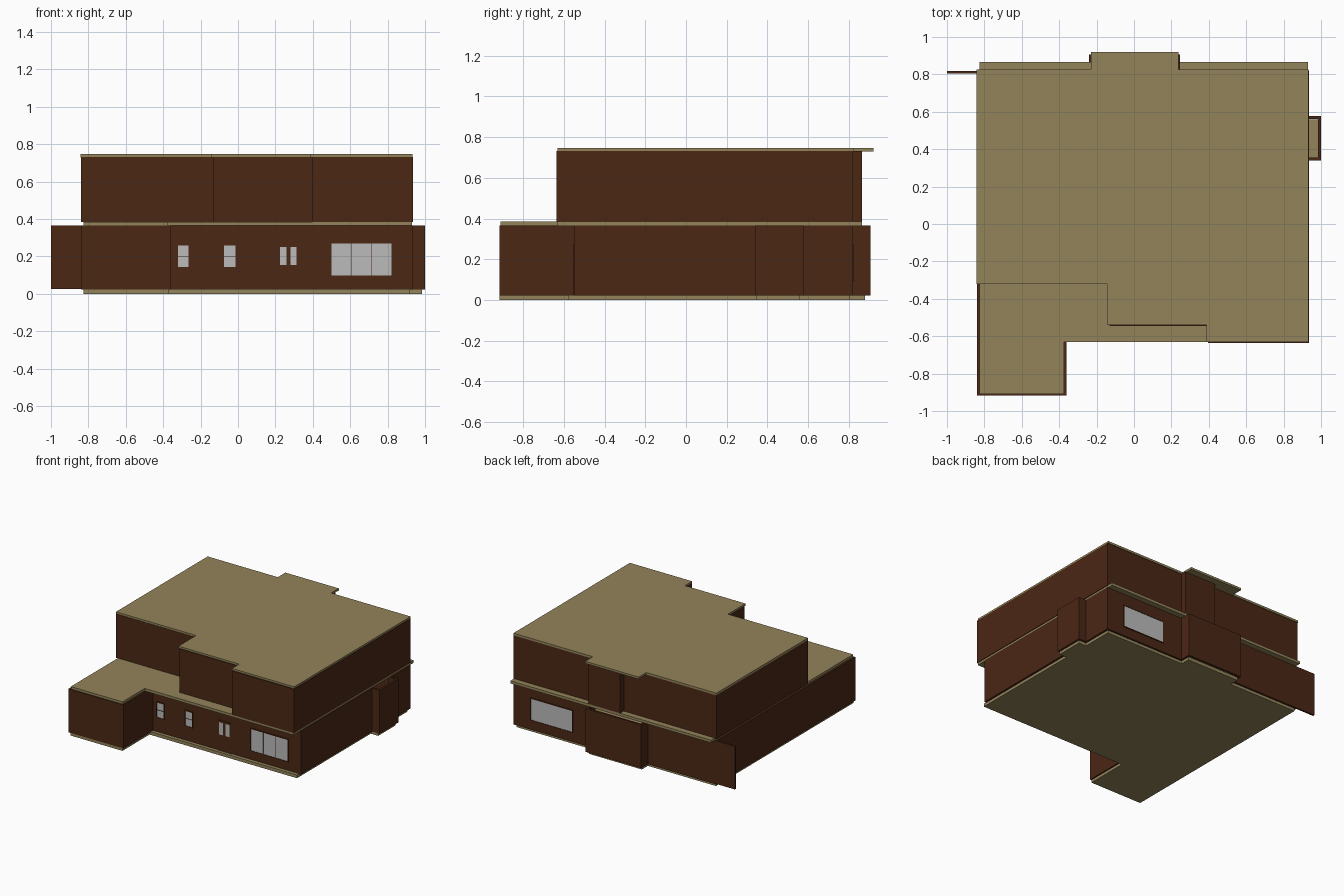
import bpy
import bmesh

if "Cube" in bpy.data.objects:
    bpy.data.objects.remove(bpy.data.objects["Cube"])


def material(name, rgb):
    m = bpy.data.materials.new(name)
    m.diffuse_color = (*rgb, 1)
    m.use_nodes = True
    m.node_tree.nodes["Principled BSDF"].inputs["Base Color"].default_value = m.diffuse_color
    return m


BROWN = material("brown_wall", (0.07, 0.02, 0.007))
CREAM = material("cream_slab", (0.29, 0.23, 0.105))
GLASS = material("pale_glass", (0.5, 0.5, 0.5))


def finish(name, bm, mat):
    bmesh.ops.recalc_face_normals(bm, faces=bm.faces)
    me = bpy.data.meshes.new(name)
    bm.to_mesh(me)
    bm.free()
    me.materials.append(mat)
    ob = bpy.data.objects.new(name, me)
    bpy.context.collection.objects.link(ob)
    return ob


def slab(name, pts, z0, z1, mat):
    bm = bmesh.new()
    lo = [bm.verts.new((x, y, z0)) for x, y in pts]
    hi = [bm.verts.new((x, y, z1)) for x, y in pts]
    bm.faces.new(lo)
    bm.faces.new(hi)
    n = len(pts)
    for i in range(n):
        j = (i + 1) % n
        bm.faces.new((lo[i], lo[j], hi[j], hi[i]))
    return finish(name, bm, mat)


def inset(pts, t):
    # inner offset of a counter-clockwise right-angled outline
    out = []
    for i, (x, y) in enumerate(pts):
        px, py = pts[i - 1]
        nx, ny = pts[(i + 1) % len(pts)]
        for ax, ay in ((x - px, y - py), (nx - x, ny - y)):
            l = abs(ax) + abs(ay)
            px, py = 0, 0
            out.append((-ay / l * t, ax / l * t))
        a, b = out.pop(), out.pop()
        out.append((x + a[0] + b[0], y + a[1] + b[1]))
    return out


def walls(name, pts, z0, z1, t=0.015):
    bm = bmesh.new()
    inner = inset(pts, t)
    rings = [[bm.verts.new((x, y, z)) for x, y in p]
             for p, z in ((pts, z0), (pts, z1), (inner, z1), (inner, z0))]
    n = len(pts)
    for k in range(4):
        a, b = rings[k], rings[(k + 1) % 4]
        for i in range(n):
            j = (i + 1) % n
            bm.faces.new((a[i], a[j], b[j], b[i]))
    return finish(name, bm, BROWN)


def box(name, x0, x1, y0, y1, z0, z1, mat):
    return slab(name, [(x0, y0), (x1, y0), (x1, y1), (x0, y1)], z0, z1, mat)


# Ground floor slab, with side and rear bays
slab("floor_slab", [(-.825, -.915), (-.37, -.915), (-.37, -.577), (.92, -.577),
                    (.92, .345), (.985, .345), (.985, .56), (.92, .56),
                    (.92, .805), (.23, .805), (.23, .88), (-.23, .88),
                    (-.23, .805), (-.825, .805)], 0, .025, CREAM)

# Lower storey walls and the fin wall at the rear left
walls("lower_walls", [(-.84, -.917), (-.36, -.917), (-.36, -.55), (.935, -.55),
                      (.935, .34), (1, .34), (1, .577), (.935, .577),
                      (.935, .82), (.245, .82), (.245, .905), (-.24, .905),
                      (-.24, .82), (-.84, .82)], .022, .366)
box("fin_wall", -1, -.835, .804, .819, .025, .366, BROWN)

# Slab between the storeys
slab("middle_slab", [(-.825, -.91), (-.373, -.91), (-.373, -.632), (.93, -.632),
                     (.93, .865), (-.825, .865)], .364, .385, CREAM)

# Upper storey walls
walls("upper_walls", [(-.84, -.322), (-.13, -.322), (-.13, -.545), (.395, -.545),
                      (.395, -.637), (.935, -.637), (.935, .82), (.245, .82),
                      (.245, .865), (-.03, .865), (-.03, .82), (-.84, .82)],
      .383, .731)

# Flat roof
slab("roof", [(-.843, -.32), (-.142, -.32), (-.142, -.54), (.388, -.54),
              (.388, -.63), (.932, -.63), (.932, .825), (.237, .825),
              (.237, .92), (-.23, .92), (-.23, .825), (-.843, .825)],
     .729, .746, CREAM)


def window(name, x0, x1, z0, z1, y, side, cols=1, rows=1, bar=.004):
    # glass sheet with a thin surround and glazing bars; side = outward y sign
    def depth(d):
        return sorted((y - side * .003, y + side * d))
    box(name + "_glass", x0, x1, *depth(.002), z0, z1, GLASS)
    f = .006
    for a, b in ((x0 - f, x0), (x1, x1 + f)):
        box(name + "_jamb", a, b, *depth(.006), z0 - f, z1 + f, BROWN)
    for a, b in ((z0 - f, z0), (z1, z1 + f)):
        box(name + "_rail", x0, x1, *depth(.006), a, b, BROWN)
    for i in range(1, cols):
        c = x0 + (x1 - x0) * i / cols
        box(name + "_mullion", c - bar / 2, c + bar / 2, *depth(.004), z0, z1, BROWN)
    for i in range(1, rows):
        c = z0 + (z1 - z0) * i / rows
        box(name + "_sash", x0, x1, *depth(.004), c - bar / 2, c + bar / 2, BROWN)


# Front windows, rear window
window("small_window_left", -.322, -.264, .142, .258, -.55, -1, rows=2)
window("small_window_right", -.074, -.014, .142, .258, -.55, -1, rows=2)
window("large_front_window", .5, .822, .097, .268, -.55, -1, cols=3, bar=.002)
window("rear_window", .42, .78, .1, .268, .82, 1)

# Double front door with a glass strip in each leaf
for name, x0, x1, g0, g1 in (("door_left", .208, .269, .225, .258),
                             ("door_right", .272, .33, .281, .313)):
    box(name, x0, x1, -.554, -.545, .025, .265, BROWN)
    box(name + "_glass", g0, g1, -.556, -.553, .153, .25, GLASS)
